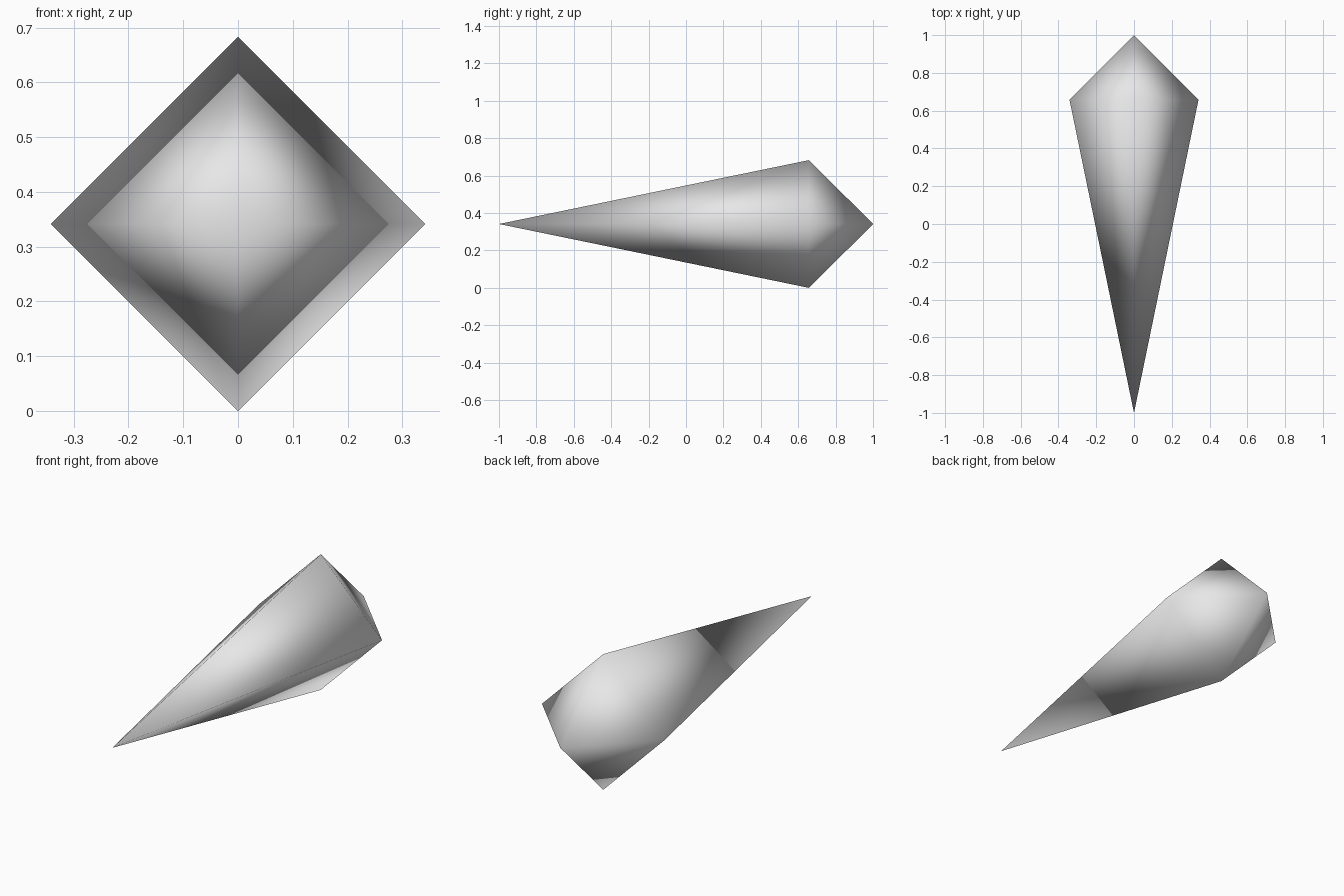
import bpy
import bmesh
from math import cos, sin, pi

cube = bpy.data.objects.get("Cube")
if cube:
    bpy.data.objects.remove(cube, do_unlink=True)

RADIUS = 0.3415   # half width of the square waist
WAIST_Y = 0.658   # where the waist sits along the length

# Plain grey material
grey = bpy.data.materials.new("light_grey")
grey.use_nodes = True
colour = (0.8, 0.8, 0.8, 1)
grey.diffuse_color = colour
grey.node_tree.nodes["Principled BSDF"].inputs["Base Color"].default_value = colour

# Four-sided spike: a long point in front and a short point behind the waist
bm = bmesh.new()
waist = [bm.verts.new((RADIUS * cos(i * pi / 2), WAIST_Y, RADIUS * (1 + sin(i * pi / 2))))
         for i in range(4)]
for tip_y in (-1, 1):
    tip = bm.verts.new((0, tip_y, RADIUS))
    for i in range(4):
        bm.faces.new((waist[i], waist[(i + 1) % 4], tip))
bmesh.ops.recalc_face_normals(bm, faces=bm.faces)

# Normals blend across every edge
for face in bm.faces:
    face.smooth = True

mesh = bpy.data.meshes.new("spike")
bm.to_mesh(mesh)
bm.free()
mesh.materials.append(grey)
spike = bpy.data.objects.new("spike", mesh)
bpy.context.collection.objects.link(spike)
